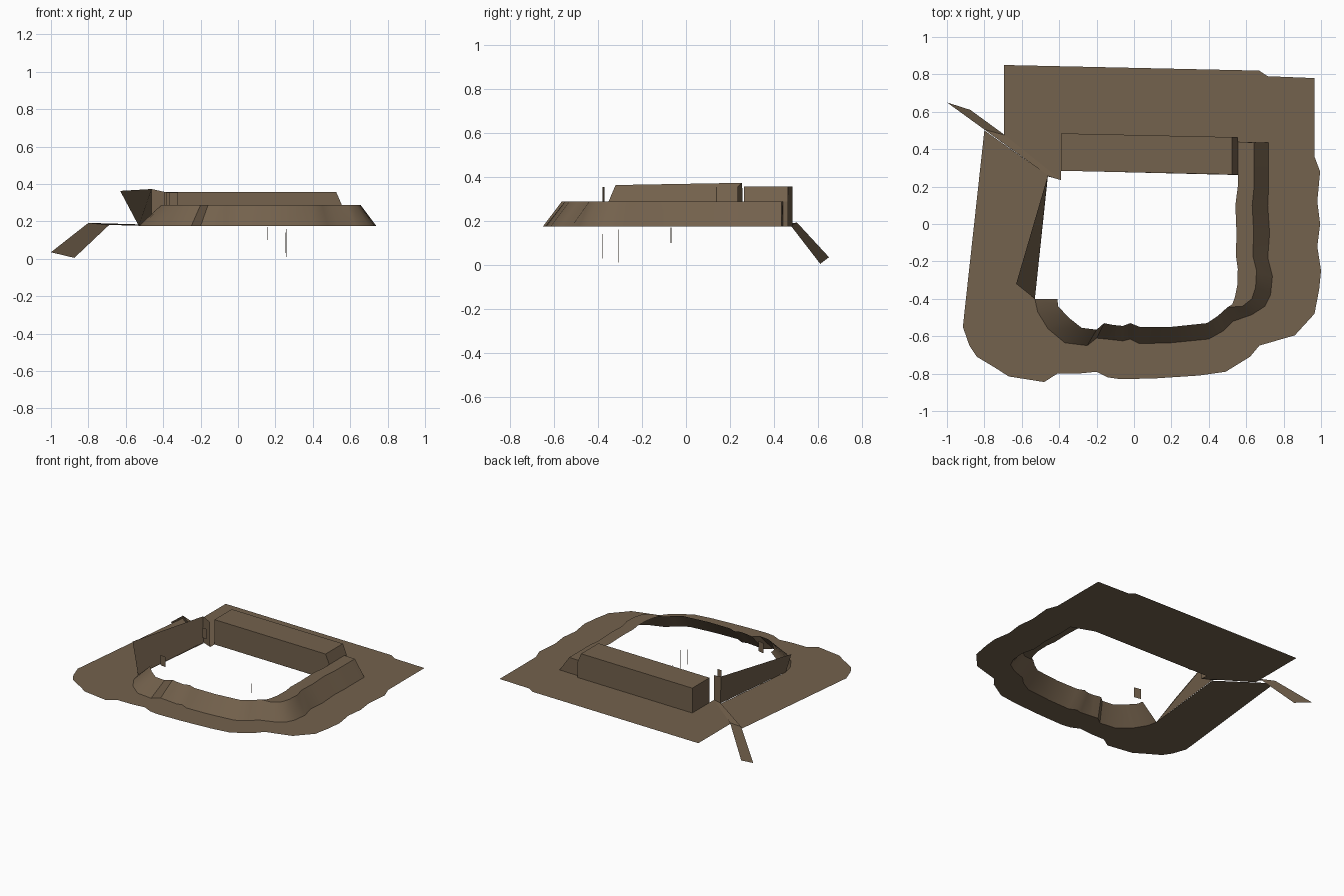
import bpy

# One earth-brown colour for everything
MAT = bpy.data.materials.new("earth_brown")
MAT.diffuse_color = (0.175, 0.122, 0.074, 1)
G, RIM, TOP = 0.175, 0.288, 0.357     # ground, bank and block heights


def make(name, verts, faces, smooth=False):
    me = bpy.data.meshes.new(name)
    me.from_pydata(verts, [], faces)
    me.materials.append(MAT)
    me.update()
    ob = bpy.data.objects.new(name, me)
    bpy.context.collection.objects.link(ob)
    if smooth:
        bpy.context.view_layer.objects.active = ob
        ob.select_set(True)
        bpy.ops.object.shade_smooth_by_angle(angle=0.6)
        ob.select_set(False)
    return ob


def strip(name, a, b, smooth=False):
    """Ribbon of quads between two paths with equal point counts."""
    n = len(a)
    make(name, a + b, [(i, i + 1, n + i + 1, n + i) for i in range(n - 1)], smooth)


def at(path, z):
    return [(x, y, z) for x, y in path]


# Bank foot and bank rim, from the left end round the front to the right end
foot = [(-.53, -.40), (-.515, -.47), (-.46, -.56), (-.37, -.635), (-.25, -.65),
        (-.20, -.61), (-.15, -.615), (-.06, -.625), (-.02, -.615), (.03, -.64), (.20, -.635),
        (.40, -.615), (.48, -.57), (.53, -.52), (.63, -.485), (.70, -.44),
        (.73, -.38), (.74, -.28), (.715, -.18), (.725, -.05), (.715, .10), (.72, .20), (.72, .435)]
rim = [(-.41, -.40), (-.405, -.44), (-.35, -.50), (-.28, -.555), (-.20, -.565),
       (-.16, -.53), (-.11, -.54), (-.06, -.545), (-.02, -.53), (.03, -.55), (.20, -.55),
       (.39, -.53), (.45, -.49), (.50, -.445), (.58, -.44), (.63, -.40),
       (.65, -.34), (.655, -.25), (.635, -.17), (.64, -.05), (.632, .10), (.642, .20), (.642, .435)]
inner = [(.50, -.445), (.525, -.43), (.54, -.39), (.552, -.33), (.555, -.24),
         (.545, -.17), (.548, -.05), (.542, .10), (.555, .20), (.555, .44)]

# Flat ground sheet, an open ring
outer = [(-.80, .50), (-.915, -.55), (-.88, -.65), (-.84, -.71), (-.74, -.77), (-.67, -.815),
         (-.48, -.845), (-.41, -.80), (-.30, -.80), (-.20, -.79), (-.14, -.82), (-.07, -.83),
         (.12, -.825), (.35, -.81), (.49, -.79), (.62, -.71), (.67, -.65), (.86, -.595),
         (.965, -.48), (.99, -.35), (1.0, -.25), (.98, -.12), (.995, 0), (.98, .12), (.995, .28),
         (.965, .36), (.965, .78), (.715, .79), (.67, .82), (-.695, .85), (-.695, .43)]
ring = outer + [(-.39, .235), (-.39, .285), (.555, .262)] + foot[:-1][::-1] + [(-.46, .26)]
make("ground_ring", at(ring, G), [tuple(range(len(ring)))])

# Sloped bank, flat top on its right side, and its back end
strip("bank_slope", at(foot, G), at(rim, RIM), True)
strip("bank_top", at(rim[13:], RIM), at(inner, RIM), True)
make("bank_end", [(.72, .435, G), (.555, .44, G), (.555, .44, RIM), (.642, .435, RIM)],
     [(0, 1, 2, 3)])

# Raised block along the back with a sloping right end
prof = [(-.39, G), (.555, G), (.555, RIM), (.525, TOP), (-.39, TOP)]
front = [(x, .276 - .022 * x, z) for x, z in prof]
back = [(x, .476 - .022 * x, z) for x, z in prof]
n = len(prof)
make("back_block", front + back,
     [tuple(range(n)), tuple(range(2 * n - 1, n - 1, -1))] +
     [(i, n + i, n + (i + 1) % n, (i + 1) % n) for i in range(n)])

# Left wall leaning outwards, with an upright panel at its back end
make("left_wall", [(-.53, -.40, G), (-.462, .26, .18), (-.462, .255, .373), (-.63, -.32, .363),
                   (-.39, .235, G), (-.39, .235, .357)],
     [(0, 1, 2, 3), (1, 4, 5, 2)])

# Narrow path strip ending in a ramp going down
strip("path_ramp", [(-1, .65, .035), (-.80, .505, .192), (-.462, .26, .182)],
      [(-.875, .61, .005), (-.69, .475, .18), (-.39, .235, .177)])


# Small loose plates and hair-thin slivers in the opening
def plate(name, p, q, z0, z1):
    strip(name, [(*p, z0), (*q, z0)], [(*p, z1), (*q, z1)])


plate("front_plate", (-.37, -.37), (-.32, -.38), .28, .355)
plate("rear_plate", (-.385, .14), (-.35, .138), .28, .355)
for i, (x, y, z0, z1) in enumerate([(.26, -.31, .01, .16), (.25, -.38, .03, .14), (.157, -.07, .10, .17)]):
    plate("sliver_%d" % i, (x, y), (x + .003, y + .003), z0, z1)
